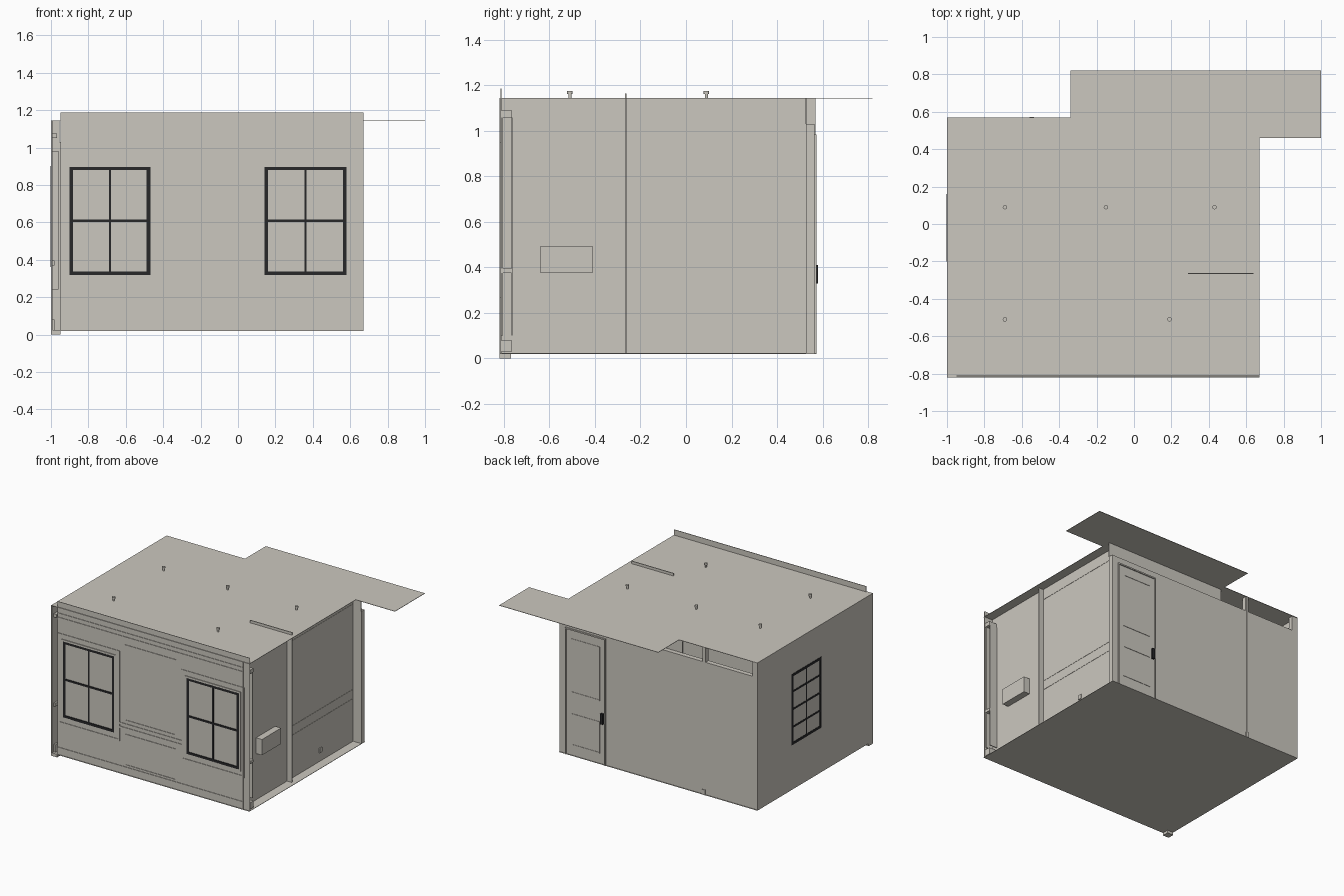
import bpy, bmesh, math

if "Cube" in bpy.data.objects:
    bpy.data.objects.remove(bpy.data.objects["Cube"])

def mat(name, rgb):
    m = bpy.data.materials.new(name)
    m.diffuse_color = (*rgb, 1)
    m.use_nodes = True
    m.node_tree.nodes["Principled BSDF"].inputs["Base Color"].default_value = m.diffuse_color
    return m

PLASTER = mat("warm_grey_plaster", (0.60, 0.575, 0.52))
BLACK = mat("black_metal", (0.02, 0.02, 0.022))

def boxes(name, items, m=PLASTER):
    """One object from boxes given as (x0, x1, y0, y1, z0, z1)."""
    bm = bmesh.new()
    for x0, x1, y0, y1, z0, z1 in items:
        r = bmesh.ops.create_cube(bm, size=1)
        for v in r["verts"]:
            v.co = ((x0 + x1) / 2 + v.co.x * (x1 - x0),
                    (y0 + y1) / 2 + v.co.y * (y1 - y0),
                    (z0 + z1) / 2 + v.co.z * (z1 - z0))
    me = bpy.data.meshes.new(name)
    bm.to_mesh(me)
    bm.free()
    me.materials.append(m)
    ob = bpy.data.objects.new(name, me)
    bpy.context.collection.objects.link(ob)
    return ob

def ring(a0, a1, z0, z1, w):
    """Rectangular frame as four (a0, a1, z0, z1) bars, inside the outline."""
    return [(a0, a0 + w, z0, z1), (a1 - w, a1, z0, z1),
            (a0 + w, a1 - w, z0, z0 + w), (a0 + w, a1 - w, z1 - w, z1)]

def on_y(bars, y0, y1):
    return [(a, b, y0, y1, c, d) for a, b, c, d in bars]

def on_x(bars, x0, x1):
    return [(x0, x1, a, b, c, d) for a, b, c, d in bars]

TOP, FLOOR = 1.145, 0.02

# ceiling slab with the stepped outline
outline = [(-1, -.82), (.67, -.82), (.67, .46), (1, .46),
           (1, .82), (-.34, .82), (-.34, .57), (-1, .57)]
bm = bmesh.new()
f = bm.faces.new([bm.verts.new((x, y, TOP - .003)) for x, y in outline])
r = bmesh.ops.extrude_face_region(bm, geom=[f])
for v in r["geom"]:
    if isinstance(v, bmesh.types.BMVert):
        v.co.z = TOP
bmesh.ops.recalc_face_normals(bm, faces=bm.faces)
me = bpy.data.meshes.new("ceiling")
bm.to_mesh(me)
bm.free()
me.materials.append(PLASTER)
bpy.context.collection.objects.link(bpy.data.objects.new("ceiling", me))

# floor and the corner foot
boxes("floor", [(-1, .67, -.82, .57, FLOOR, FLOOR + .003)])
boxes("corner_foot", [(-1, -.95, -.82, -.77, 0, FLOOR)])

# front wall, rising slightly above the ceiling
boxes("front_wall", [(-.95, .67, -.815, -.811, FLOOR, 1.187)])

# front windows: casing, black sash and crossing bars
for i, (a, b) in enumerate([(-.914, -.455), (.127, .595)]):
    z0, z1 = .305, .91
    boxes(f"front_window_casing_{i}",
          on_y(ring(a - .03, b + .03, z0 - .04, z1 + .04, .012), -.819, -.812)
          + on_y(ring(a, b, z0, z1, .014), -.82, -.812))
    mx, mz = (a + b) / 2, (z0 + z1) / 2
    sash = ring(a + .014, b - .014, z0 + .012, z1 - .012, .019)
    sash += [(mx - .006, mx + .006, z0 + .02, z1 - .02),
             (a + .02, b - .02, mz - .007, mz + .007)]
    boxes(f"front_window_sash_{i}", on_y(sash, -.82, -.812), BLACK)

# front mouldings: base, chair rail between casings, crown, centre panels
rails = [(-.95, .61, z, z + h) for z, h in [(.03, .05), (1.05, .02), (1.09, .012)]]
rails += [(-.425, .097, z, z + .014) for z in (.365, .395)]
boxes("front_mouldings", on_y(rails, -.819, -.812))
boxes("front_panels",
      on_y(ring(-.38, .05, .43, 1.01, .008) + ring(-.38, .05, .09, .33, .008),
           -.819, -.812))
boxes("front_corner_trim", [(.61, .618, -.82, -.812, FLOOR, TOP)])

# ends of the front mouldings, seen from the right
boxes("moulding_ends",
      [(.60, .665, -.81, -.765, z, z + h)
       for z, h in [(.03, .05), (.375, .02), (1.06, .03)]]
      + [(.60, .66, y, y + .006, .10, 1.06) for y in (-.81, -.768)])

# right wall, set in from the floor edge, with thin rails
boxes("right_wall", [(.592, .60, -.815, .53, FLOOR, TOP)])
boxes("right_wall_rails",
      [(.60, .602, -.255, .525, z, z + .01) for z in (.34, .41, 1.06)])
boxes("wall_box", [(.60, .65, -.64, -.41, .375, .495)])
boxes("outlet", [(.60, .606, .12, .15, .09, .125)])

# thin partition passing through the right wall and ceiling
boxes("partition", [(.29, .64, -.267, -.261, FLOOR, 1.165)])

# left wall with mouldings on its inner side
boxes("left_wall", [(-1, -.992, -.82, .57, FLOOR, TOP)])
boxes("left_wall_mouldings",
      [(-.992, -.992 + d, -.80, .525, z, z + h)
       for z, h, d in [(.02, .06, .012), (.37, .025, .012), (1.05, .025, .025)]]
      + on_x(ring(-.26, .22, .24, .98, .05), -.992, -.96))

# left window: black grid of two by four panes
y0, y1, z0, z1 = -.20, .16, .36, .90
grid = ring(y0, y1, z0, z1, .02)
grid.append(((y0 + y1) / 2 - .007, (y0 + y1) / 2 + .007, z0, z1))
for k in (1, 2, 3):
    z = z0 + (z1 - z0) * k / 4
    grid.append((y0, y1, z - .007, z + .007))
boxes("left_window_grid", on_x(grid, -1.0, -.99), BLACK)
bpy.data.objects["left_window_grid"].location.x = -.002

# back wall, lower at the clerestory opening
boxes("back_wall", [(-.992, .67, .528, .565, FLOOR, 1.03),
                    (-.34, .67, .525, .53, 1.03, TOP)])
boxes("back_posts", [(-.992, -.955, .53, .565, 1.03, TOP),
                     (-.56, -.535, .53, .565, 1.03, TOP),
                     (-.553, -.541, .565, .57, FLOOR, TOP),
                     (-.56, -.535, .565, .572, FLOOR, .06)])

# back door with frame, two panels and handle
boxes("door_frame", on_y([(.28, .29, FLOOR, .985), (.61, .62, FLOOR, .985),
                          (.28, .62, .975, .985)], .565, .573))
boxes("door_panels", on_y(ring(.33, .57, .50, .91, .006)
                          + ring(.33, .57, .10, .34, .006), .565, .568))
boxes("door_handle", [(.297, .318, .565, .58, .33, .41)], BLACK)

# hanging lamps whose pegs poke through the ceiling
for i, (x, y) in enumerate([(-.69, .09), (-.15, .09), (.43, .09),
                            (-.69, -.51), (.19, -.51)]):
    for part, rad, za, zb in [("peg", .007, .98, 1.165), ("peg_cap", .012, 1.163, 1.175)]:
        bpy.ops.mesh.primitive_cylinder_add(vertices=12, radius=rad, depth=zb - za,
                                            location=(x, y, (za + zb) / 2))
        ob = bpy.context.object
        ob.name = f"lamp_{part}_{i}"
        ob.data.materials.append(PLASTER)
    bpy.ops.mesh.primitive_torus_add(major_radius=.10, minor_radius=.006,
                                     major_segments=24, minor_segments=6,
                                     location=(x, y, .98))
    ob = bpy.context.object
    ob.name = f"lamp_ring_{i}"
    ob.data.materials.append(PLASTER)
    boxes(f"lamp_spokes_{i}", [(x - .1, x + .1, y - .004, y + .004, .976, .984),
                               (x - .004, x + .004, y - .1, y + .1, .976, .984)])
